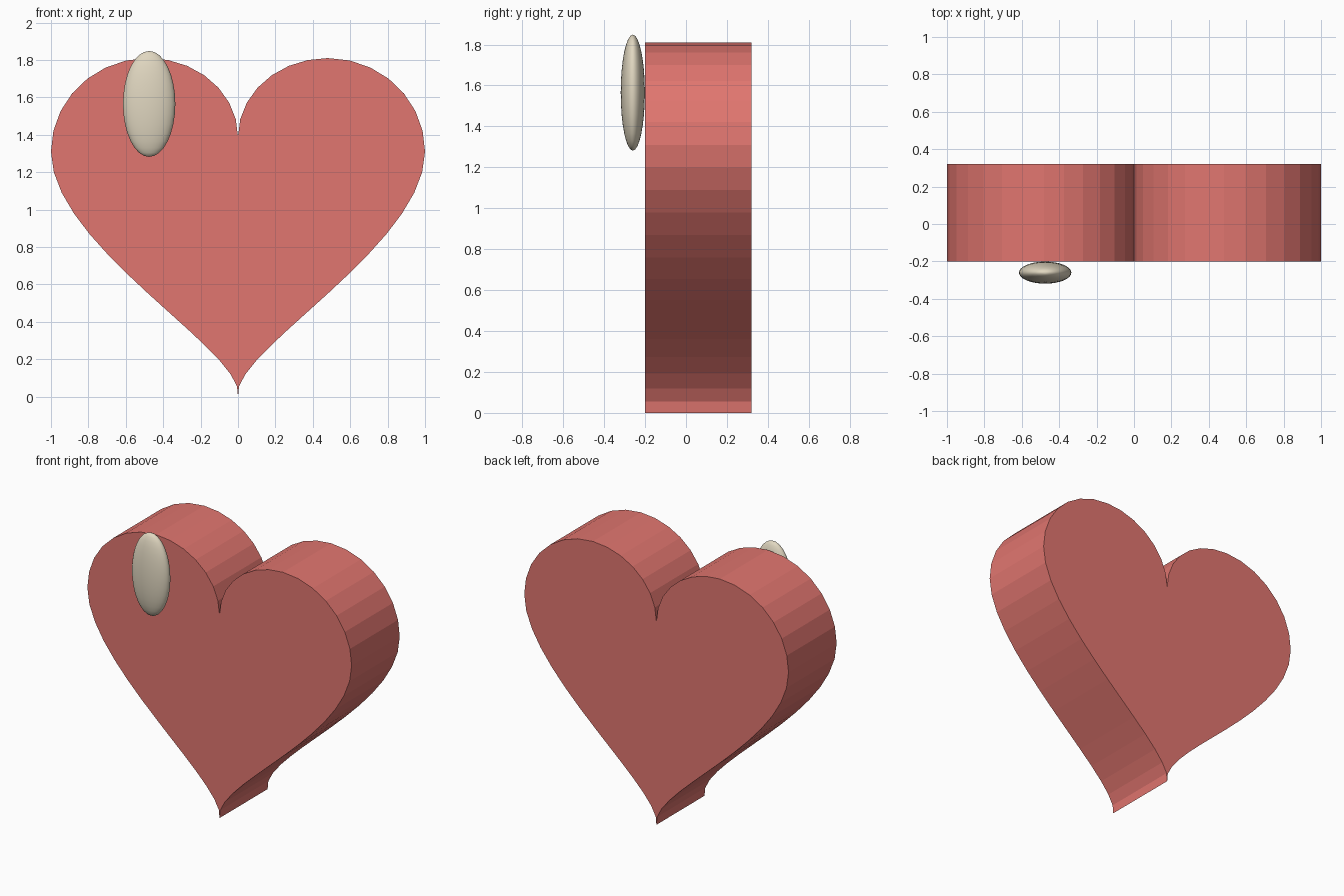
import bpy, bmesh, math
from mathutils import Vector

if "Cube" in bpy.data.objects:
    bpy.data.objects.remove(bpy.data.objects["Cube"])


def colour(obj, name, rgb):
    mat = bpy.data.materials.new(name)
    mat.diffuse_color = (*rgb, 1)
    mat.use_nodes = True
    mat.node_tree.nodes["Principled BSDF"].inputs["Base Color"].default_value = mat.diffuse_color
    obj.data.materials.append(mat)


def arc(cx, cz, rx, rz, a0, a1, n=7):
    angles = [math.radians(a0 + (a1 - a0) * i / n) for i in range(n)]
    return [(cx + rx * math.cos(a), cz + rz * math.sin(a)) for a in angles]


def bezier(a, b, c, d, n):
    a, b, c, d = map(Vector, (a, b, c, d))
    pts = []
    for i in range(n + 1):
        t = i / n
        s = 1 - t
        pts.append(tuple(a * s**3 + b * 3*s*s*t + c * 3*s*t*t + d * t**3))
    return pts


# Half outline: notch, lobe top, widest point, bottom tip
half = (arc(0.48, 1.39, 0.48, 0.42, 180, 90)
        + arc(0.48, 1.31, 0.52, 0.50, 90, 0)
        + bezier((1, 1.31), (1, 0.80), (-0.05, 0.235), (0, 0), 14))
outline = half + [(-x, z) for x, z in reversed(half[1:-1])]

# Heart body: flat-shaded slab extruded front to back
bm = bmesh.new()
face = bm.faces.new([bm.verts.new((x, -0.20, z)) for x, z in outline])
ext = bmesh.ops.extrude_face_region(bm, geom=[face], use_keep_orig=True)
bmesh.ops.translate(bm, vec=(0, 0.52, 0),
                    verts=[v for v in ext["geom"] if isinstance(v, bmesh.types.BMVert)])
bmesh.ops.recalc_face_normals(bm, faces=bm.faces)
mesh = bpy.data.meshes.new("heart_body")
bm.to_mesh(mesh)
bm.free()
heart = bpy.data.objects.new("heart_body", mesh)
bpy.context.collection.objects.link(heart)
colour(heart, "red", (0.75, 0.18, 0.16))

# Highlight: smooth flattened ellipsoid touching the front of one lobe
bpy.ops.mesh.primitive_uv_sphere_add(segments=32, ring_count=16, radius=1,
                                     location=(-0.475, -0.26, 1.565))
shine = bpy.context.object
shine.name = "highlight"
shine.scale = (0.14, 0.059, 0.283)
bpy.ops.object.transform_apply(location=False, rotation=False, scale=True)
bpy.ops.object.shade_smooth()
colour(shine, "cream", (0.75, 0.68, 0.53))
